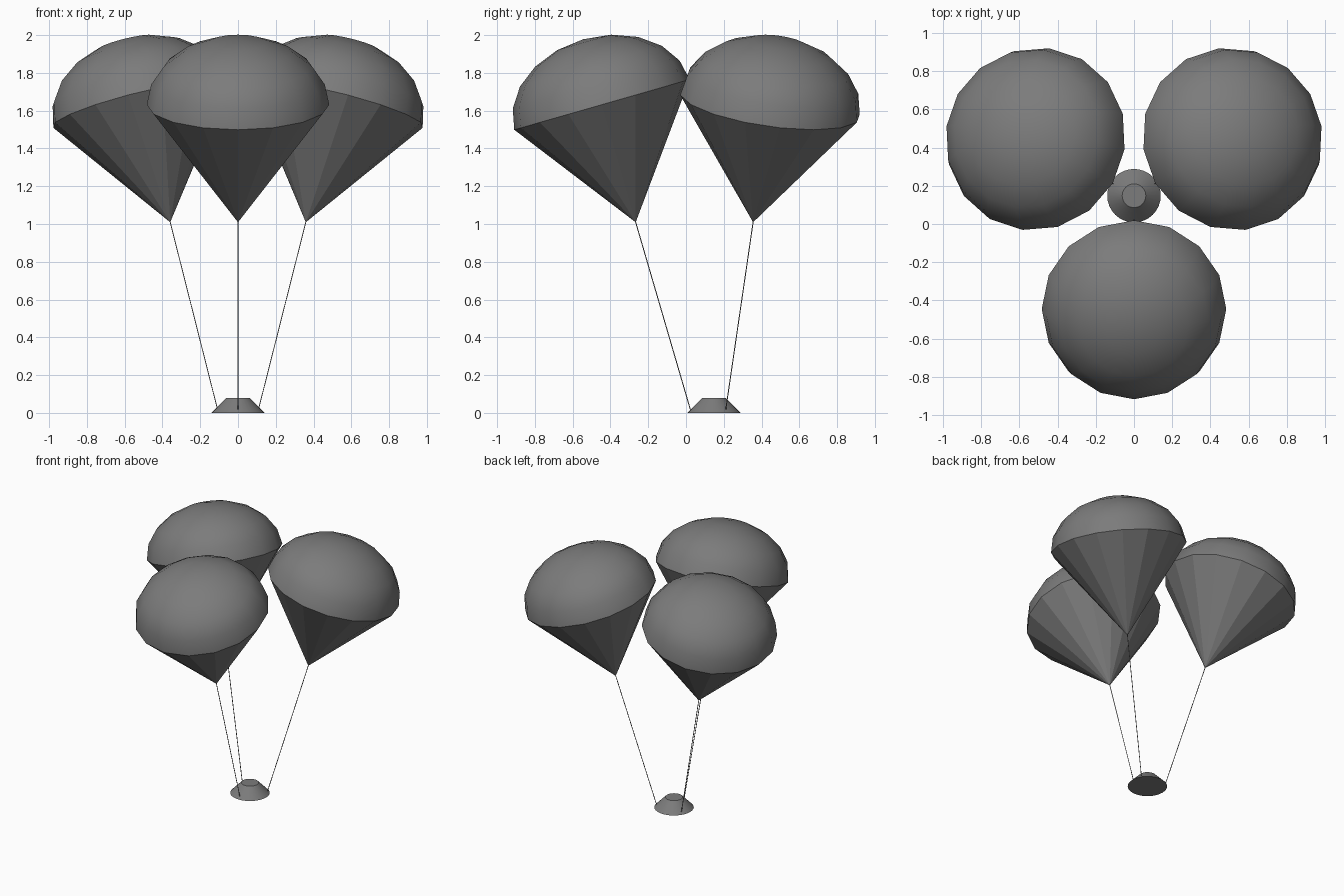
import bpy, bmesh
from math import sin, cos, pi, radians
from mathutils import Matrix, Vector

if "Cube" in bpy.data.objects:
    bpy.data.objects.remove(bpy.data.objects["Cube"])

CENTRE = Vector((0, 0.148, 0))
TILT = radians(16)

dark_grey = bpy.data.materials.new("dark_grey")
dark_grey.diffuse_color = (0.2, 0.2, 0.2, 1)
dark_grey.use_nodes = True
dark_grey.node_tree.nodes["Principled BSDF"].inputs["Base Color"].default_value = dark_grey.diffuse_color


def lathe(name, profile, sides, matrix=Matrix(), smooth=True):
    """Revolve (radius, z) points around z; zero radius makes a pole."""
    bm = bmesh.new()
    rings = []
    for r, z in profile:
        if r == 0:
            rings.append([bm.verts.new((0, 0, z))] * sides)
        else:
            rings.append([bm.verts.new((r * cos(2 * pi * i / sides - pi / 2),
                                        r * sin(2 * pi * i / sides - pi / 2), z))
                          for i in range(sides)])
    # Profiles run upwards, so this winding faces outwards
    for a, b in zip(rings, rings[1:]):
        for i in range(sides):
            j = (i + 1) % sides
            bm.faces.new(list(dict.fromkeys((a[i], a[j], b[j], b[i]))))
    me = bpy.data.meshes.new(name)
    bm.to_mesh(me)
    bm.free()
    me.transform(matrix)
    me.materials.append(dark_grey)
    ob = bpy.data.objects.new(name, me)
    bpy.context.collection.objects.link(ob)
    if smooth:
        bpy.ops.object.select_all(action='DESELECT')
        ob.select_set(True)
        bpy.context.view_layer.objects.active = ob
        bpy.ops.object.shade_smooth_by_angle(angle=radians(30))
    return ob


# Capsule: truncated cone hanging below
lathe("capsule", [(0, 0), (0.14, 0), (0.062, 0.08), (0, 0.08)], 32,
      Matrix.Translation(CENTRE))

# Domed canopy and shroud cone meet at the rim; local origin at rim centre
R, H, DEPTH, RINGS = 0.483, 0.36, 0.648, 5
dome = [(R * cos(k * pi / 2 / RINGS), H * sin(k * pi / 2 / RINGS)) for k in range(RINGS)]

for n in range(3):
    spin = Matrix.Translation(CENTRE) @ Matrix.Rotation(n * 2 * pi / 3, 4, 'Z')
    # Canopy and faceted shroud leaning outwards
    place = spin @ Matrix.Translation((0, -0.593, 1.632)) @ Matrix.Rotation(TILT, 4, 'X')
    lathe(f"canopy_{n + 1}", dome + [(0, H)], 16, place)
    lathe(f"shroud_{n + 1}", [(0, -DEPTH), (R, 0)], 16, place, smooth=False)

    # Riser line from the shroud tip to the capsule flank
    top = place @ Vector((0, 0, -DEPTH + 0.003))
    foot = spin @ Vector((0, -0.125, 0.018))
    d = top - foot
    line = Matrix.Translation(foot) @ d.to_track_quat('Z', 'Y').to_matrix().to_4x4()
    lathe(f"riser_line_{n + 1}", [(0, 0), (0.0025, 0), (0.0025, d.length), (0, d.length)], 6, line)
